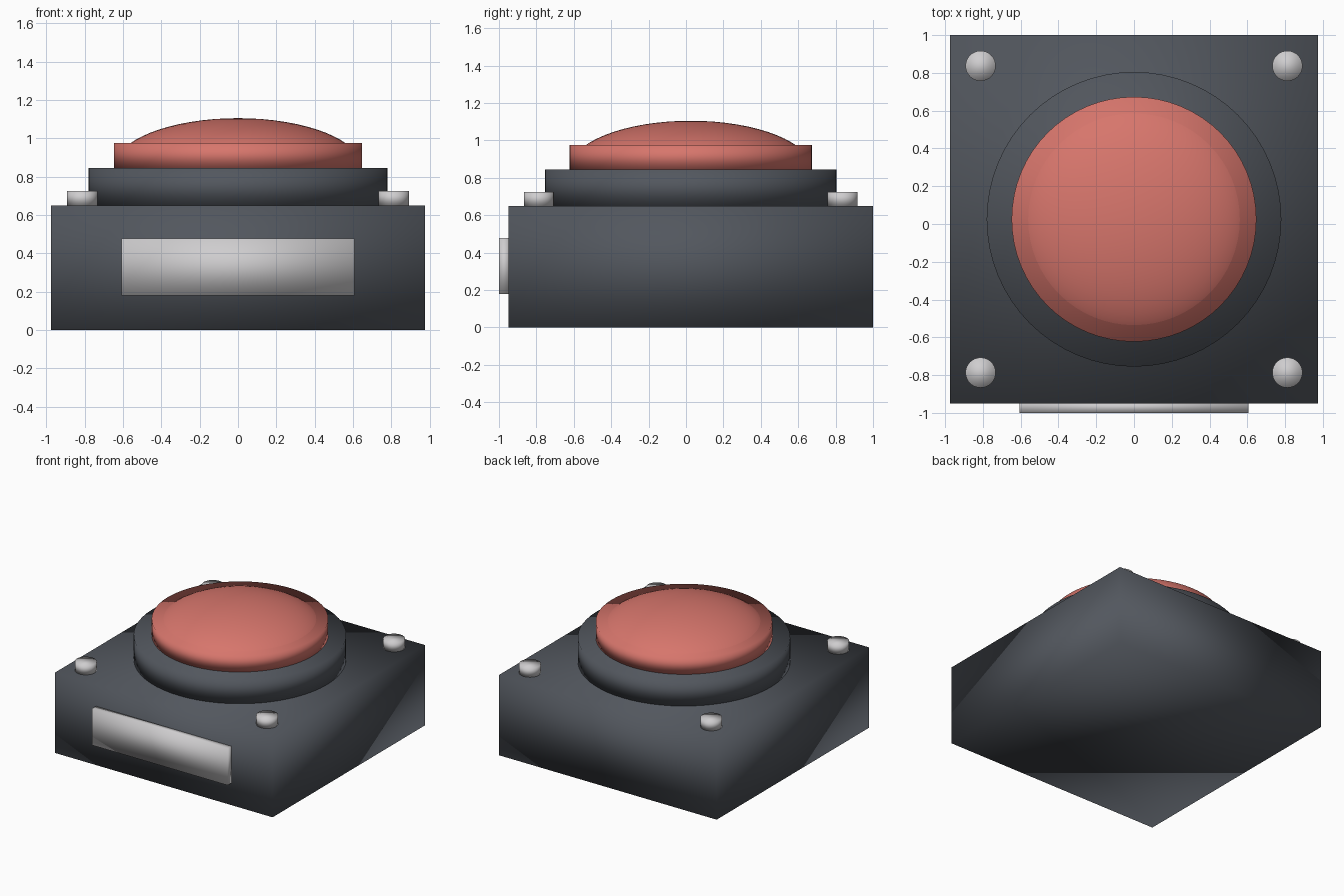
import bpy

if "Cube" in bpy.data.objects:
    bpy.data.objects.remove(bpy.data.objects["Cube"])

CY = 0.025  # body centre in y


def material(name, colour):
    m = bpy.data.materials.new(name)
    m.diffuse_color = (*colour, 1)
    m.use_nodes = True
    m.node_tree.nodes["Principled BSDF"].inputs["Base Color"].default_value = m.diffuse_color
    return m


dark = material("dark grey", (0.085, 0.095, 0.112))
red = material("soft red", (0.68, 0.18, 0.15))
silver = material("light grey", (0.62, 0.61, 0.62))


def finish(name, mat):
    ob = bpy.context.object
    ob.name = name
    ob.data.materials.append(mat)
    bpy.ops.object.transform_apply(location=False, rotation=False, scale=True)
    bpy.ops.object.shade_smooth()
    return ob


def box(name, mat, x, y, z):
    centre = [(a + b) / 2 for a, b in (x, y, z)]
    bpy.ops.mesh.primitive_cube_add(size=1, location=centre)
    bpy.context.object.scale = [b - a for a, b in (x, y, z)]
    return finish(name, mat)


def disc(name, mat, x, y, z0, z1, radius, sides):
    bpy.ops.mesh.primitive_cylinder_add(vertices=sides, radius=radius, depth=z1 - z0,
                                        location=(x, y, (z0 + z1) / 2))
    return finish(name, mat)


# Housing and front label plate
box("base", dark, (-0.975, 0.975), (-0.95, 1.0), (0, 0.65))
box("label_plate", silver, (-0.607, 0.607), (-1.0, -0.94), (0.18, 0.477))

# Collar and push button
disc("collar", dark, 0, CY, 0.65, 0.845, 0.78, 64)
disc("button_rim", red, 0, CY, 0.845, 0.975, 0.648, 64)

# Flattened dome, partly sunk into the rim
bpy.ops.mesh.primitive_uv_sphere_add(segments=64, ring_count=32, radius=1,
                                     location=(0, CY, 0.845))
bpy.context.object.scale = (0.648, 0.648, 0.26)
finish("button_dome", red)

# Corner screws
for sx in (-1, 1):
    for sy in (-1, 1):
        disc("corner_screw", silver, sx * 0.812, CY + sy * 0.812, 0.65, 0.724, 0.08, 32)
